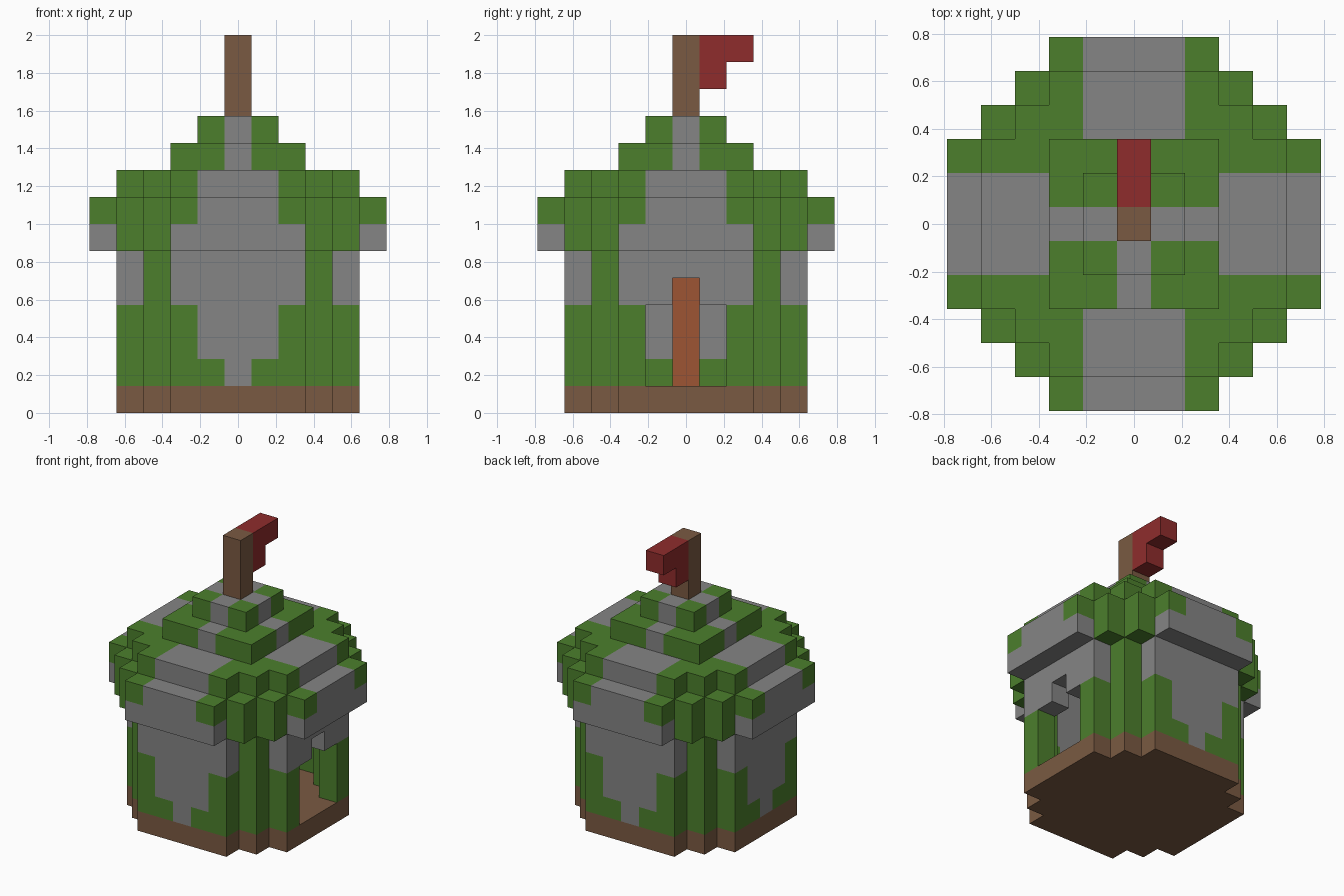
import bpy
import bmesh
from mathutils import Vector

if "Cube" in bpy.data.objects:
    bpy.data.objects.remove(bpy.data.objects["Cube"], do_unlink=True)

UNIT = 2 / 14  # edge of one block


def material(name, r, g, b):
    """Flat material from display RGB (0-255)."""
    linear = [((c / 255 + 0.055) / 1.055) ** 2.4 for c in (r, g, b)] + [1]
    mat = bpy.data.materials.new(name)
    mat.use_nodes = True
    mat.diffuse_color = linear
    mat.node_tree.nodes["Principled BSDF"].inputs["Base Color"].default_value = linear
    return mat


STONE, MOSS, WOOD, CLOTH, LADDER = range(5)
MATERIALS = [
    material("grey stone", 133, 133, 133),
    material("green moss", 76, 127, 44),
    material("brown wood", 122, 90, 66),
    material("red cloth", 143, 44, 44),
    material("orange wood", 158, 85, 52),
]


def disc(radius):
    """Stepped round footprint, with flat sides five blocks wide."""
    span = range(-radius, radius + 1)
    return {(x, y) for x in span for y in span if abs(x) + abs(y) <= radius + 2
            and (max(abs(x), abs(y)) < radius or min(abs(x), abs(y)) <= 2)}


def square(radius):
    span = range(-radius, radius + 1)
    return {(x, y) for x in span for y in span}


def mossy(x, y, stone_half_width):
    """Stone in the middle of each side, moss towards the corners."""
    return STONE if min(abs(x), abs(y)) <= stone_half_width else MOSS


def layer(footprint, z, stone_half_width):
    return {(x, y, z): mossy(x, y, stone_half_width) for x, y in footprint}


body = disc(4)
inside = {(x, y) for x, y in body
          if {(x + 1, y), (x - 1, y), (x, y + 1), (x, y - 1)} <= body}
parts = {}

# Solid wooden base
parts["base"] = {(x, y, 0): WOOD for x, y in body}

# Hollow walls with a stepped doorway on the +x side
walls = {}
for z, half in enumerate((0, 1, 1, 2, 2), start=1):
    walls |= layer(body - inside, z, half)
for z in range(1, 5):
    for y in ((-1, 0, 1) if z < 4 else (0,)):
        del walls[4, y, z]
parts["walls"] = walls

# Overhanging parapet, roof deck and stepped roof
parts["parapet"] = layer(disc(5) - inside, 6, 2) | layer(disc(5) - inside, 7, 1)
parts["roof_deck"] = layer(body, 8, 1)
parts["lower_roof_tier"] = layer(square(2), 9, 0)
parts["upper_roof_tier"] = layer(square(1), 10, 0)

# Flag on its pole, and the ladder on the inner wall
parts["flagpole"] = {(0, 0, z): WOOD for z in range(11, 14)}
parts["flag"] = {cell: CLOTH for cell in ((0, 1, 13), (0, 2, 13), (0, 1, 12))}
parts["ladder"] = {(-3, 0, z): LADDER for z in range(1, 8)}

occupied = set().union(*parts.values())


def build(name, cells):
    """Make the exposed sides of the blocks, then merge flat regions."""
    bm = bmesh.new()
    verts = {}

    def corner(point):
        key = tuple(round(c * 2) for c in point)
        if key not in verts:
            verts[key] = bm.verts.new(
                (point.x * UNIT, point.y * UNIT, (point.z + 0.5) * UNIT))
        return verts[key]

    for cell, colour in cells.items():
        for axis in range(3):
            for sign in (-1, 1):
                normal = Vector((0, 0, 0))
                normal[axis] = sign
                beside = Vector(cell) + normal
                if tuple(int(c) for c in beside) in occupied:
                    continue
                u = Vector((0, 0, 0))
                u[(axis + 1) % 3] = 0.5
                v = normal.cross(u)
                centre = Vector(cell) + normal / 2
                face = bm.faces.new([corner(centre + offset) for offset in
                                     (-u - v, u - v, u + v, v - u)])
                face.material_index = colour
    bmesh.ops.dissolve_limit(bm, angle_limit=0.01, verts=bm.verts[:],
                             edges=bm.edges[:], delimit={'MATERIAL'})
    mesh = bpy.data.meshes.new(name)
    bm.to_mesh(mesh)
    bm.free()
    # Keep only the materials this part uses
    used = sorted(set(cells.values()))
    for index in used:
        mesh.materials.append(MATERIALS[index])
    for poly in mesh.polygons:
        poly.material_index = used.index(poly.material_index)
    bpy.context.collection.objects.link(bpy.data.objects.new(name, mesh))


for part_name, part_cells in parts.items():
    build(part_name, part_cells)
